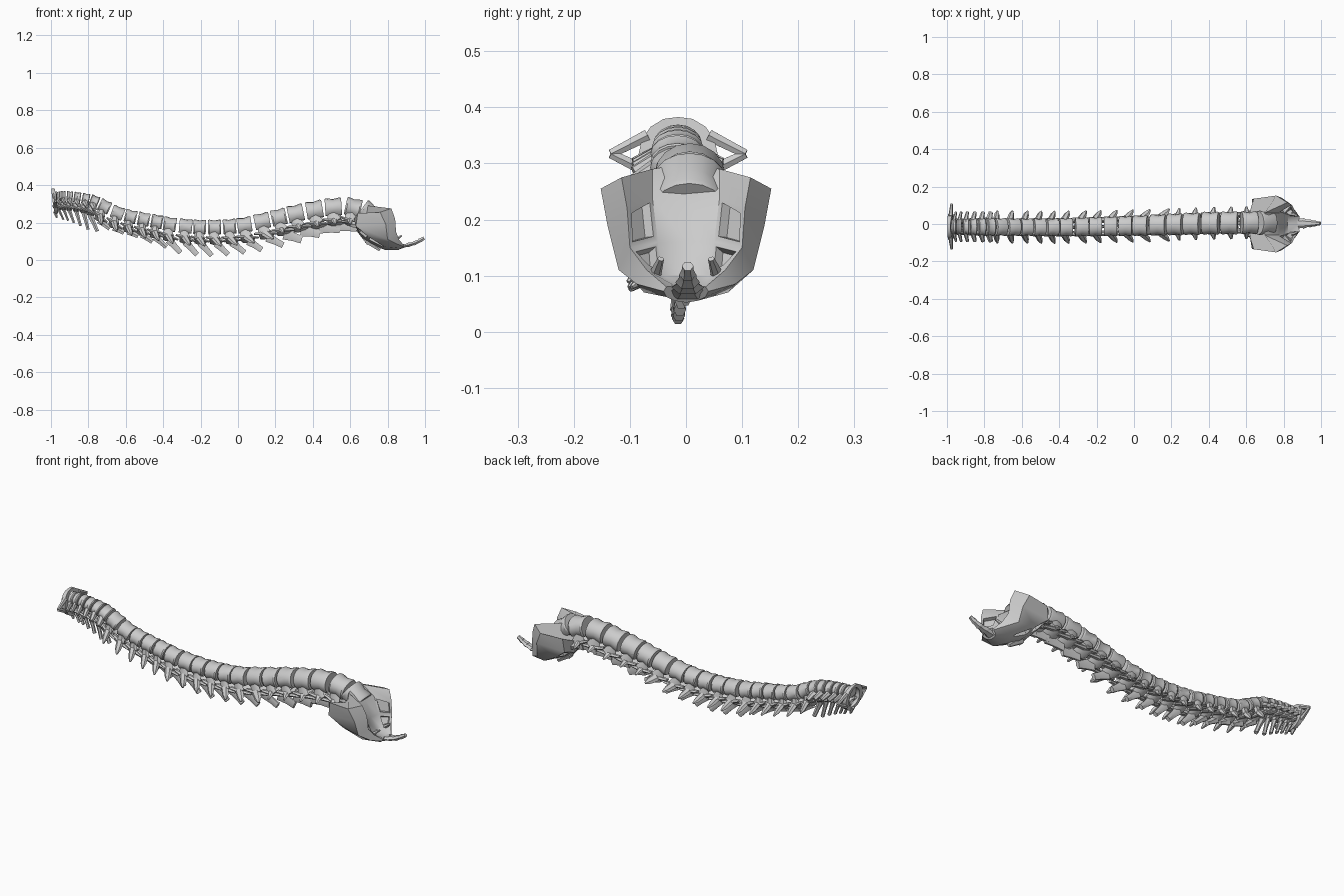
import bpy, bmesh
from math import cos, sin, pi
from mathutils import Vector

if "Cube" in bpy.data.objects:
    bpy.data.objects.remove(bpy.data.objects["Cube"])

Y = Vector((0, 1, 0))


def finish(bm, name):
    bmesh.ops.recalc_face_normals(bm, faces=bm.faces)
    me = bpy.data.meshes.new(name)
    bm.to_mesh(me)
    bm.free()
    ob = bpy.data.objects.new(name, me)
    bpy.context.collection.objects.link(ob)
    bpy.ops.object.select_all(action='DESELECT')
    ob.select_set(True)
    bpy.context.view_layer.objects.active = ob
    bpy.ops.object.shade_smooth_by_angle(angle=0.6)
    return ob


def loft(bm, rings, cap=True):
    rows = [[bm.verts.new(p) for p in r] for r in rings]
    n = len(rows[0])
    faces = []
    for a, b in zip(rows, rows[1:]):
        for i in range(n):
            faces.append(bm.faces.new((a[i], a[(i + 1) % n], b[(i + 1) % n], b[i])))
    if cap:
        bm.faces.new(rows[0][::-1])
        bm.faces.new(rows[-1])
    return faces


def beam(bm, pts, sizes, hint=Y, n=6):
    """Tapered strut through points; sizes are (half width along hint, half height)."""
    rings = []
    for i, p in enumerate(pts):
        d = (pts[min(i + 1, len(pts) - 1)] - pts[max(i - 1, 0)]).normalized()
        v = d.cross(hint).normalized()
        u = v.cross(d)
        w, h = sizes[i]
        rings.append([p + u * w * cos(2 * pi * k / n) + v * h * sin(2 * pi * k / n)
                      for k in range(n)])
    loft(bm, rings)


def lerp(table, x):
    for (a, p), (b, q) in zip(table, table[1:]):
        if x <= b:
            f = max(0, (x - a) / (b - a))
            return [s + (t - s) * f for s, t in zip(p, q)]
    return list(table[-1][1])


def body(bm, c, t, n, length, ry, rn):
    rings = []
    for a, s in ((-.5, .94), (-.4, 1), (0, .88), (.4, 1), (.5, .94)):
        ring = []
        for k in range(16):
            g = 2 * pi * k / 16
            ring.append(c + t * a * length + Y * ry * s * sin(g)
                        + n * rn * s * max(cos(g), -.75))
        rings.append(ring)
    loft(bm, rings)


# Centres of the vertebral bodies from the second neck bone to the last lumbar
xs = [-.963, -.935, -.90, -.86, -.815, -.77, -.715, -.645, -.575, -.505, -.435, -.365,
      -.28, -.205, -.125, -.045, .035, .13, .22, .31, .41, .51, .615]
zs = [.335, .337, .335, .33, .323, .31, .282, .248, .228, .213, .2, .186,
      .176, .171, .17, .173, .182, .202, .222, .243, .262, .277, .275]
side_shift = [(-1, [-.014]), (-.4, [-.018]), (0, [-.01]), (.4, [.004]), (.7, [.008])]
centres = [Vector((x, lerp(side_shift, x)[0], z)) for x, z in zip(xs, zs)]

# Body half width, half depth, then spinous tip offset in x and z
form = [(-.96, (.04, .032, .03, -.12)), (-.8, (.047, .034, .012, -.165)),
        (-.76, (.048, .036, .02, -.155)), (-.71, (.048, .04, .03, -.11)),
        (-.6, (.047, .04, .04, -.095)), (-.36, (.05, .044, .058, -.148)),
        (-.2, (.052, .045, .065, -.148)), (0, (.055, .047, .085, -.13)),
        (.15, (.058, .05, .115, -.122)), (.4, (.062, .055, .135, -.095)),
        (.62, (.062, .055, .14, -.11))]

for i, c in enumerate(centres):
    nxt = centres[i + 1] if i < 22 else Vector((.70, .008, .235))
    prv = centres[i - 1] if i else c - Vector((.03, 0, 0))
    t = (nxt - prv)
    pitch = t.length / 2
    t.y = 0
    t.normalize()
    n = Vector((-t.z, 0, t.x))
    ry, rn, dx, dz = lerp(form, c.x)
    cervical, lumbar = i < 6, i >= 18
    bm = bmesh.new()

    def P(a, b, d):
        return c + t * a * pitch + Y * b + n * d

    body(bm, c, t, n, pitch * .86, ry, rn)
    tip = c + Vector((dx, 0, dz))
    root = P(.1, 0, -rn - .035)
    hp = pitch * (.28 if lumbar else .22)
    # Spinous process
    beam(bm, [root, root.lerp(tip, .55), tip],
         [(.014, hp * 1.4), (.008, hp), (.011, hp * .9)])
    for s in (-1, 1):
        # Pedicle and lamina
        joint = P(0, s * ry * .78, -rn - .008)
        beam(bm, [P(-.1, s * ry * .65, -rn * .5), joint, root],
             [(.25 * pitch, .01), (.36 * pitch, .012), (.42 * pitch, .01)], t)
        # Articular processes
        beam(bm, [P(-.6, s * ry * .72, -rn - .002), P(0, s * ry * .72, -rn - .014),
                  P(.72, s * ry * .6, -rn - .026)],
             [(.012, .006), (.016, .012), (.011, .006)])
        # Transverse process
        if cervical:
            beam(bm, [P(0, s * ry * .7, -.015), P(.35, s * .078, -.035)],
                 [(.36 * pitch, .016), (.22 * pitch, .01)], t)
        elif lumbar:
            beam(bm, [joint, P(.05, s * .085, -rn - .03)],
                 [(.2 * pitch, .012), (.06 * pitch, .004)], t)
        else:
            beam(bm, [joint, P(.25, s * .068, -rn - .035), P(.4, s * .086, -rn - .05)],
                 [(.26 * pitch, .013), (.2 * pitch, .011), (.06 * pitch, .004)], t)
    region = 'cervical' if cervical else 'lumbar' if lumbar else 'thoracic'
    finish(bm, f'{region}_vertebra_{i + 2}')

# First neck bone: a ring with two pointed side wings
bm = bmesh.new()
C = Vector((-.98, -.014, .315))
rings = []
for k in range(16):
    g = 2 * pi * k / 16
    out = Vector((-.15 * cos(g), sin(g), cos(g))).normalized()
    mid = C + Vector((-.008 * cos(g), .058 * sin(g), .06 * cos(g)))
    w = .011 + .007 * abs(sin(g))
    rings.append([mid + out * w * cos(a) + Vector((1, 0, 0)) * w * .9 * sin(a)
                  for a in (pi / 4, 3 * pi / 4, 5 * pi / 4, 7 * pi / 4)])
loft(bm, rings + [rings[0]], cap=False)
bmesh.ops.remove_doubles(bm, verts=bm.verts, dist=1e-5)
for s in (-1, 1):
    wing = C + Vector((.005, s * .12, .002))
    for z in (-.03, .035):
        beam(bm, [C + Vector((0, s * .055, z)), wing], [(.013, .012), (.007, .009)],
             Vector((1, 0, 0)))
beam(bm, [C + Vector((0, 0, -.055)), C + Vector((.012, 0, -.09))], [(.014, .012), (.006, .006)])
finish(bm, 'atlas_vertebra')

# Sacrum: each row runs from front midline round the wing to the back midline
rows = [
    [(.69, 0, .30), (.70, .06, .29), (.82, .115, .275), (.76, .152, .255),
     (.64, .135, .25), (.62, .07, .22), (.64, 0, .20)],
    [(.76, 0, .24), (.77, .06, .24), (.84, .105, .22), (.79, .14, .19),
     (.63, .132, .18), (.64, .06, .15), (.66, 0, .12)],
    [(.79, 0, .16), (.80, .05, .16), (.845, .10, .15), (.80, .12, .11),
     (.70, .112, .125), (.69, .05, .11), (.72, 0, .08)],
    [(.82, 0, .10), (.825, .04, .10), (.86, .07, .11), (.85, .088, .085),
     (.79, .075, .07), (.78, .04, .065), (.79, 0, .052)],
    [(.88, 0, .082), (.88, .02, .082), (.885, .035, .08), (.885, .04, .072),
     (.87, .035, .062), (.86, .02, .055), (.86, 0, .052)]]
bm = bmesh.new()
rings = []
for r in rows:
    r = [Vector(p) for p in r]
    rings.append(r + [Vector((p.x, -p.y, p.z)) for p in r[-2:0:-1]])
faces = loft(bm, rings)
# Paired foramina sunk into the front and back surfaces
holes = [faces[row * 12 + k] for row in (1, 2) for k in (1, 4, 7, 10)]
bmesh.ops.recalc_face_normals(bm, faces=bm.faces)
bmesh.ops.inset_individual(bm, faces=holes, thickness=.014, depth=0)
bmesh.ops.inset_individual(bm, faces=holes, thickness=.003, depth=-.018)
# Top body of the sacrum
ax = Vector((.8, 0, -.6))
body(bm, Vector((.70, .006, .25)), ax, Vector((.6, 0, .8)), .09, .066, .055)
# Rear crest and upper articular processes
for a, b in (((.65, 0, .17), (.70, 0, .085)), ((.69, 0, .11), (.76, 0, .055))):
    beam(bm, [Vector(a), Vector(b)], [(.02, .025), (.008, .012)])
for s in (-1, 1):
    beam(bm, [Vector((.66, s * .06, .19)), Vector((.60, s * .055, .19))],
         [(.022, .03), (.012, .014)])
    # Lower side horns
    beam(bm, [Vector((.82, s * .06, .09)), Vector((.875, s * .045, .13))],
         [(.014, .014), (.006, .005)])
finish(bm, 'sacrum')

# Tailbone: short segments curling up to a point
bm = bmesh.new()
tail = [(.865, .07), (.905, .079), (.94, .088), (.97, .102), (.995, .117)]
for k, (a, b) in enumerate(zip(tail, tail[1:])):
    w = .036 - .007 * k
    p, q = Vector((a[0], .003, a[1])), Vector((b[0], .003, b[1]))
    beam(bm, [p, p.lerp(q, .6), q], [(w, .014), (w * .7, .011), (w * .7, .01)])
finish(bm, 'tailbone')
